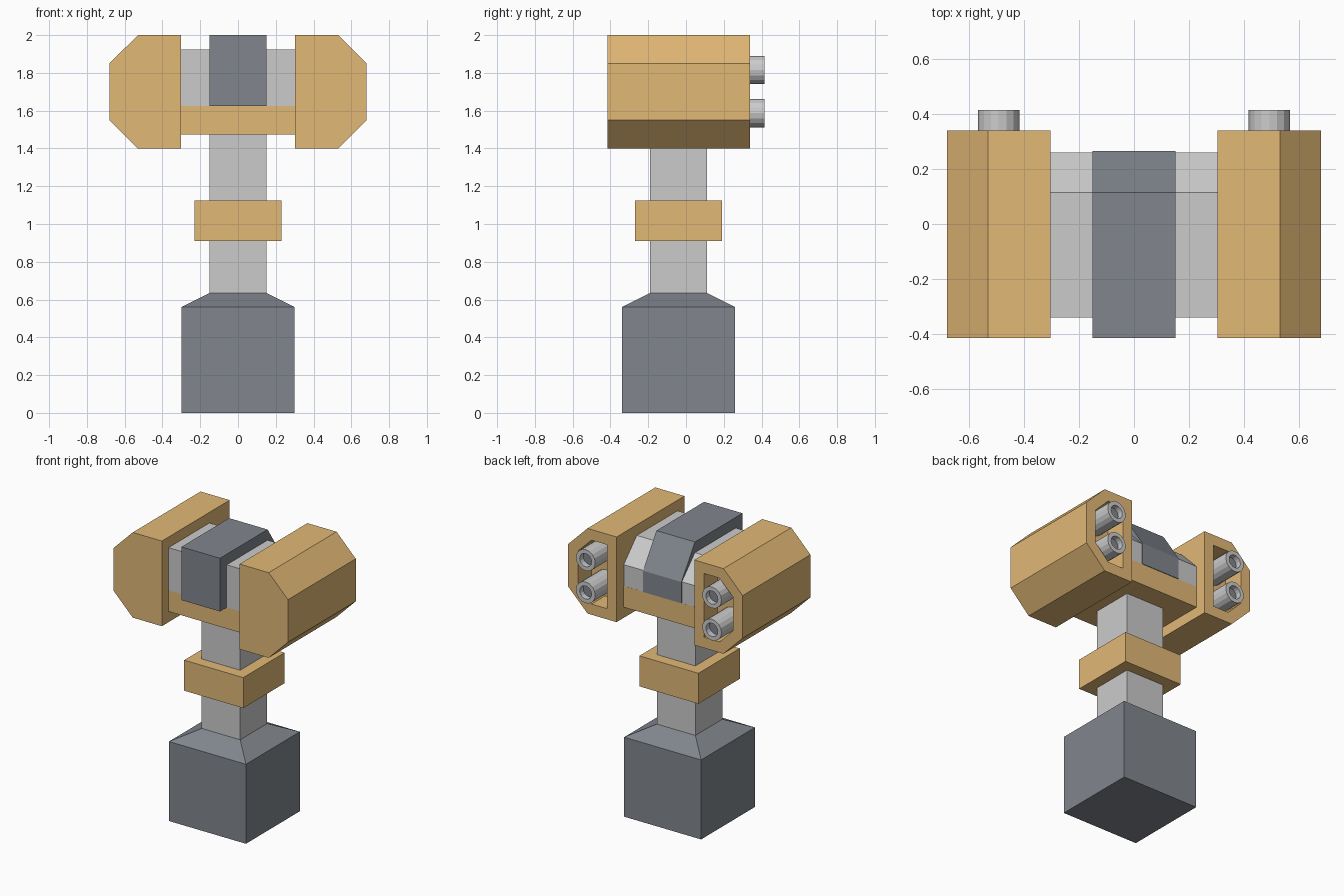
import bpy, bmesh, math
from mathutils import Vector

if "Cube" in bpy.data.objects:
    bpy.data.objects.remove(bpy.data.objects["Cube"])


def material(name, color):
    m = bpy.data.materials.new(name)
    m.diffuse_color = (*color, 1)
    m.use_nodes = True
    m.node_tree.nodes["Principled BSDF"].inputs["Base Color"].default_value = m.diffuse_color
    return m


TAN = material("tan_paint", (0.76, 0.48, 0.18))
DARK = material("dark_metal", (0.22, 0.24, 0.27))
CY = -0.04  # y centre of the stand


def finish(name, bm, mats):
    bmesh.ops.recalc_face_normals(bm, faces=bm.faces)
    me = bpy.data.meshes.new(name)
    bm.to_mesh(me)
    bm.free()
    for m in mats:
        me.materials.append(m)
    ob = bpy.data.objects.new(name, me)
    bpy.context.collection.objects.link(ob)
    return ob


def prism(name, profile, axis, a, b, mats=(), rim=0, depth=0):
    """Extrude a profile along x (points y,z) or y (points x,z); optionally sink
    a recess, with the given rim width, into the far end."""
    bm = bmesh.new()

    def ring(t):
        return [bm.verts.new((t, u, v) if axis == "x" else (u, t, v)) for u, v in profile]

    lo, hi = ring(a), ring(b)
    n = len(profile)
    bm.faces.new(lo)
    end = bm.faces.new(hi)
    for i in range(n):
        j = (i + 1) % n
        bm.faces.new((lo[i], lo[j], hi[j], hi[i]))
    bmesh.ops.recalc_face_normals(bm, faces=bm.faces)
    if rim:
        bmesh.ops.inset_region(bm, faces=[end], thickness=rim, use_even_offset=True)
        floor = bmesh.ops.extrude_discrete_faces(bm, faces=[end])["faces"][0]
        bmesh.ops.translate(bm, verts=floor.verts[:], vec=Vector((0, -depth, 0)))
        floor.material_index = max(len(mats) - 1, 0)
    return finish(name, bm, mats)


def box(name, half, z0, z1, mats=(), top=None):
    """Square block centred on the stand, with an optional tapered cap (half, z)."""
    bm = bmesh.new()
    bmesh.ops.create_cube(bm, size=1)
    for v in bm.verts:
        v.co = (v.co.x * 2 * half, CY + v.co.y * 2 * half, z1 if v.co.z > 0 else z0)
    if top:
        cap = max(bm.faces, key=lambda f: f.calc_center_median().z)
        cap = bmesh.ops.extrude_discrete_faces(bm, faces=[cap])["faces"][0]
        k = top[0] / half
        for v in cap.verts:
            v.co = (v.co.x * k, CY + (v.co.y - CY) * k, top[1])
    return finish(name, bm, mats)


# Stand: tapered foot, square post, collar
box("base", 0.30, 0, 0.56, [DARK], top=(0.15, 0.635))
box("post", 0.15, 0.635, 1.475)
box("collar", 0.23, 0.91, 1.125, [TAN])

# Head: tan plate, pale core and dark spine, both sloped at the back
box("head_plate", 0.305, 1.475, 1.625, [TAN]).scale.y = 0.6 / 0.61
prism("head_core", [(-0.34, 1.625), (0.26, 1.625), (0.26, 1.775), (0.115, 1.925), (-0.34, 1.925)],
      "x", -0.305, 0.305)
prism("head_spine", [(-0.415, 1.625), (0.265, 1.625), (0.265, 1.775), (0.115, 2.0), (-0.415, 2.0)],
      "x", -0.15, 0.15, [DARK])

# Side pods with a recessed back opening and two tubes each
pod = [(0.303, 1.4), (0.53, 1.4), (0.68, 1.55), (0.68, 1.85), (0.53, 2.0), (0.303, 2.0)]
for side, s in (("left", -1), ("right", 1)):
    prism(f"{side}_pod", [(s * x, z) for x, z in pod], "y", -0.415, 0.34, [TAN], 0.075, 0.15)
    for level, cz in (("lower", 1.587), ("upper", 1.815)):
        circle = [(s * 0.492 + 0.075 * math.cos(i * math.tau / 16),
                   cz + 0.075 * math.sin(i * math.tau / 16)) for i in range(16)]
        pale = bpy.data.materials.get("tube_metal") or material("tube_metal", (0.8, 0.8, 0.8))
        prism(f"{side}_{level}_tube", circle, "y", 0.18, 0.415, [pale, DARK], 0.028, 0.04)
